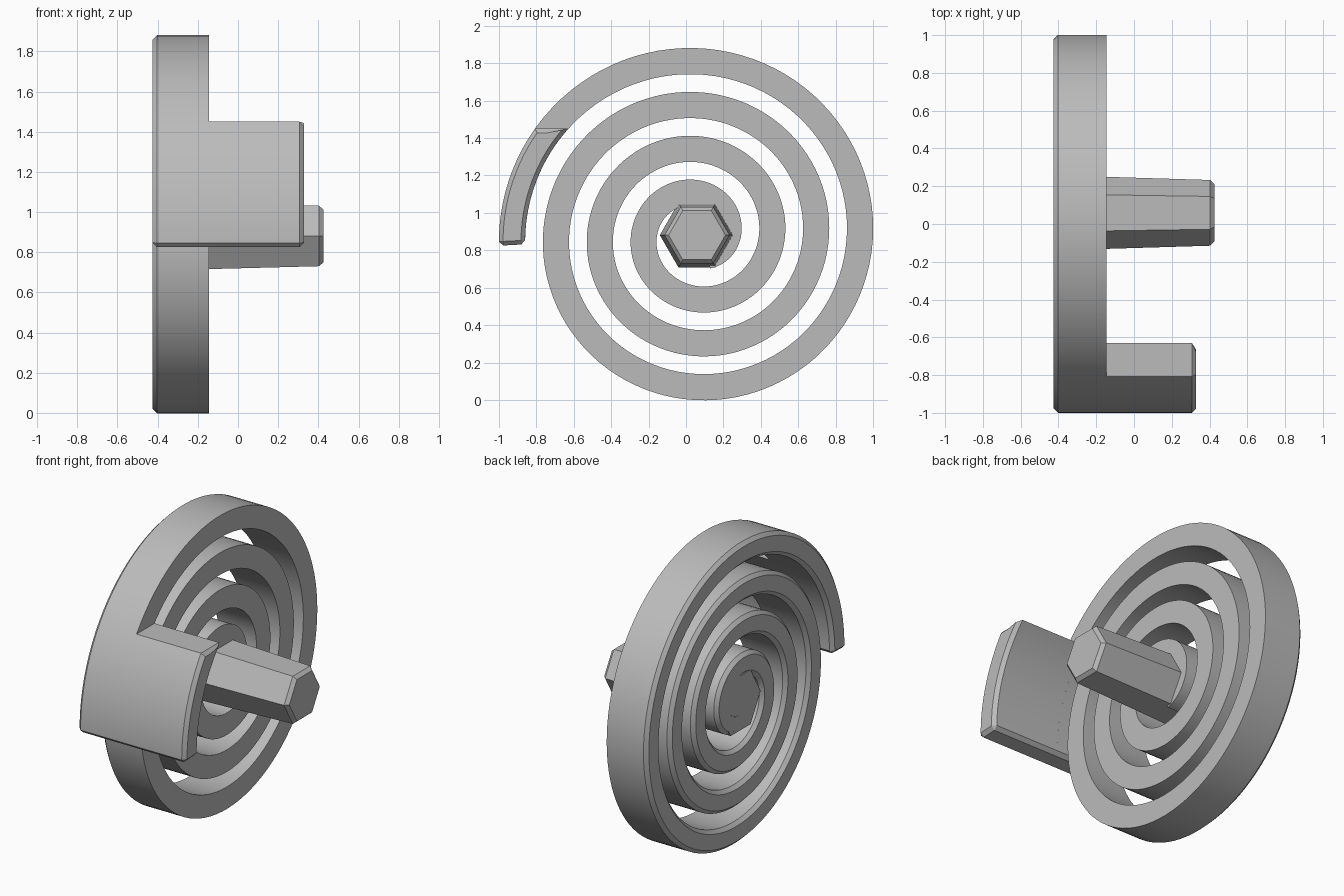
import bpy, bmesh, math
from mathutils import Matrix

cube = bpy.data.objects.get("Cube")
if cube:
    bpy.data.objects.remove(cube)

CY, CZ = 0.059, 0.881          # spiral axis
R0, PITCH, WIDTH = 1.0585, 0.235, 0.14
T_START, T_END = -0.0085, 3.69  # turns
BACK, SEAM, TAB_FRONT, TIP = -0.425, -0.145, 0.328, 0.425
CHAMFER = 0.022

grey = bpy.data.materials.new("plain_grey")
grey.use_nodes = True
grey.diffuse_color = (0.5, 0.5, 0.5, 1)
grey.node_tree.nodes["Principled BSDF"].inputs["Base Color"].default_value = (0.5, 0.5, 0.5, 1)


def finish(name, bm, angle):
    bmesh.ops.recalc_face_normals(bm, faces=bm.faces)
    mesh = bpy.data.meshes.new(name)
    bm.to_mesh(mesh)
    bm.free()
    mesh.materials.append(grey)
    obj = bpy.data.objects.new(name, mesh)
    bpy.context.collection.objects.link(obj)
    bpy.ops.object.select_all(action='DESELECT')
    obj.select_set(True)
    bpy.context.view_layer.objects.active = obj
    bpy.ops.object.shade_smooth_by_angle(angle=math.radians(angle))


def spiral_point(x, depth, t):
    r = R0 - PITCH * t - depth
    a = math.pi - 2 * math.pi * t
    return (x, CY + r * math.cos(a), CZ + r * math.sin(a))


def flat_cut(depth, height=1.45):
    """Turn at which the spiral band reaches a level cut."""
    t = 0.1
    for _ in range(20):
        t = math.asin((height - CZ) / (R0 - PITCH * t - depth)) / (2 * math.pi)
    return t


def band(name, x_seam, x_face, end, steps, bevel_end=False):
    """Sweep a rectangular band along the spiral, chamfering its free edges."""
    bm = bmesh.new()
    corners = [(x_seam, 0), (x_seam, WIDTH), (x_face, WIDTH), (x_face, 0)]
    rings = []
    for i in range(steps + 1):
        rings.append([bm.verts.new(spiral_point(
            x, d, T_START + (end(d) - T_START) * i / steps)) for x, d in corners])
    for a, b in zip(rings, rings[1:]):
        for k in range(4):
            m = (k + 1) % 4
            bm.faces.new((a[k], a[m], b[m], b[k]))
    bm.faces.new(rings[0])
    bm.faces.new(rings[-1])
    bmesh.ops.recalc_face_normals(bm, faces=bm.faces)
    first, last = set(rings[0]), set(rings[-1])
    edges = []
    for e in bm.edges:
        mid = (e.verts[0].co.x + e.verts[1].co.x) / 2
        ends = set(e.verts)
        on_face = abs(mid - x_face) < 1e-4 and e.calc_face_angle() > 0.5
        on_start = ends <= first and abs(mid - x_seam) > 1e-4
        if (on_face or on_start) and (bevel_end or not ends <= last):
            edges.append(e)
    bmesh.ops.bevel(bm, geom=edges, offset=CHAMFER, offset_type='OFFSET',
                    segments=1, affect='EDGES', clamp_overlap=False)
    finish(name, bm, 30)


# Flat coil and the raised tab at its outer end
band("spiral_coil", SEAM, BACK, lambda d: T_END, 360)
band("outer_tab", SEAM, TAB_FRONT, flat_cut, 24, bevel_end=True)

# Tapered hexagonal peg through the coil centre
bm = bmesh.new()
profile = [(BACK + 0.001, 0.199), (TIP - CHAMFER, 0.174), (TIP, 0.152)]
rings = []
for x, r in profile:
    rings.append([bm.verts.new((x, CY + r * math.cos(k * math.pi / 3),
                                CZ + r * math.sin(k * math.pi / 3))) for k in range(6)])
for a, b in zip(rings, rings[1:]):
    for k in range(6):
        m = (k + 1) % 6
        bm.faces.new((a[k], a[m], b[m], b[k]))
bm.faces.new(rings[0])
bm.faces.new(rings[-1])
finish("hexagonal_peg", bm, 15)
